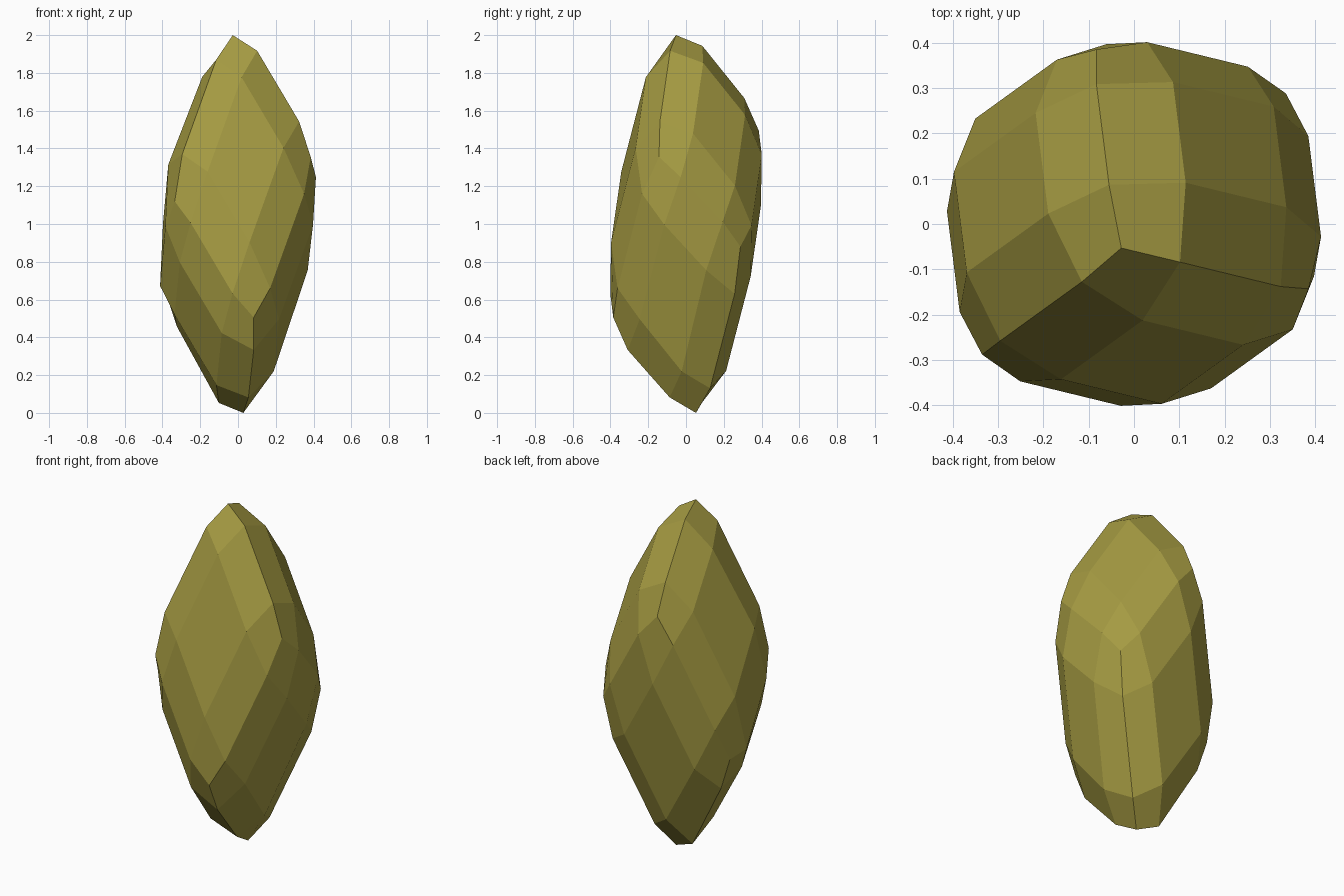
import bpy, bmesh
from mathutils import Vector

if "Cube" in bpy.data.objects:
    bpy.data.objects.remove(bpy.data.objects["Cube"])

# Stone colour
mat = bpy.data.materials.new("olive stone")
mat.diffuse_color = (0.38, 0.33, 0.055, 1.0)
mat.use_nodes = True
mat.node_tree.nodes["Principled BSDF"].inputs["Base Color"].default_value = mat.diffuse_color

# Anchors of the tilted, rounded cube; opposite anchors are mirrored through the centre.
ANCHORS = {
    # corners
    (1, 1, 1): (-0.028, -0.053, 1.0),
    (-1, 1, 1): (0.385, -0.143, 0.355),
    (1, -1, 1): (-0.335, -0.288, 0.12),
    (1, 1, -1): (-0.083, 0.385, 0.495),
    # edge middles
    (0, 1, 1): (0.2125, -0.111, 0.73),
    (1, 0, 1): (-0.205, -0.1925, 0.62),
    (1, 1, 0): (-0.069, 0.1975, 0.805),
    (0, 1, -1): (0.14, 0.374, 0.18),
    (1, 0, -1): (-0.26, 0.2975, 0.09),
    (-1, 1, 0): (0.3985, 0.083, 0.15),
    # side middles
    (1, 0, 0): (-0.293, 0.069, 0.392),
    (0, 1, 0): (0.211, 0.175, 0.528),
    (0, 0, 1): (0.04, -0.3045, 0.34),
}
# Steps from an edge or side middle to its grid points
STEPS = (Vector((-0.111, 0.027, 0.187)),
         Vector((0.09, 0.065, 0.25)),
         Vector((0.014, -0.111, 0.138)))
# Small height irregularities of single points
BUMPS = {(-1, -3, -3): -0.03, (-3, -3, -1): 0.025,
         (-3, 3, 1): -0.04, (3, -3, -1): -0.04,
         (3, -1, 1): 0.035, (-3, 1, -1): 0.035}


def place(grid):
    """Position of a grid point; grid values are -3, -1, 1 or 3."""
    key = tuple(int(g / 3) for g in grid)
    if key in ANCHORS:
        p = Vector(ANCHORS[key])
    else:
        p = -Vector(ANCHORS[tuple(-k for k in key)])
    for g, step in zip(grid, STEPS):
        if abs(g) == 1:
            p = p + step * g
    return p + Vector((0, 0, 1.0 + BUMPS.get(grid, 0.0)))


# Cube split into a 3 x 3 grid per side, then shaped
bm = bmesh.new()
bmesh.ops.create_cube(bm, size=2.0)
bmesh.ops.subdivide_edges(bm, edges=bm.edges[:], cuts=2, use_grid_fill=True)
for v in bm.verts:
    v.co = place(tuple(round(c * 3) for c in v.co))

bmesh.ops.recalc_face_normals(bm, faces=bm.faces[:])
mesh = bpy.data.meshes.new("faceted_stone")
bm.to_mesh(mesh)
bm.free()
mesh.materials.append(mat)
stone = bpy.data.objects.new("faceted_stone", mesh)
bpy.context.collection.objects.link(stone)
